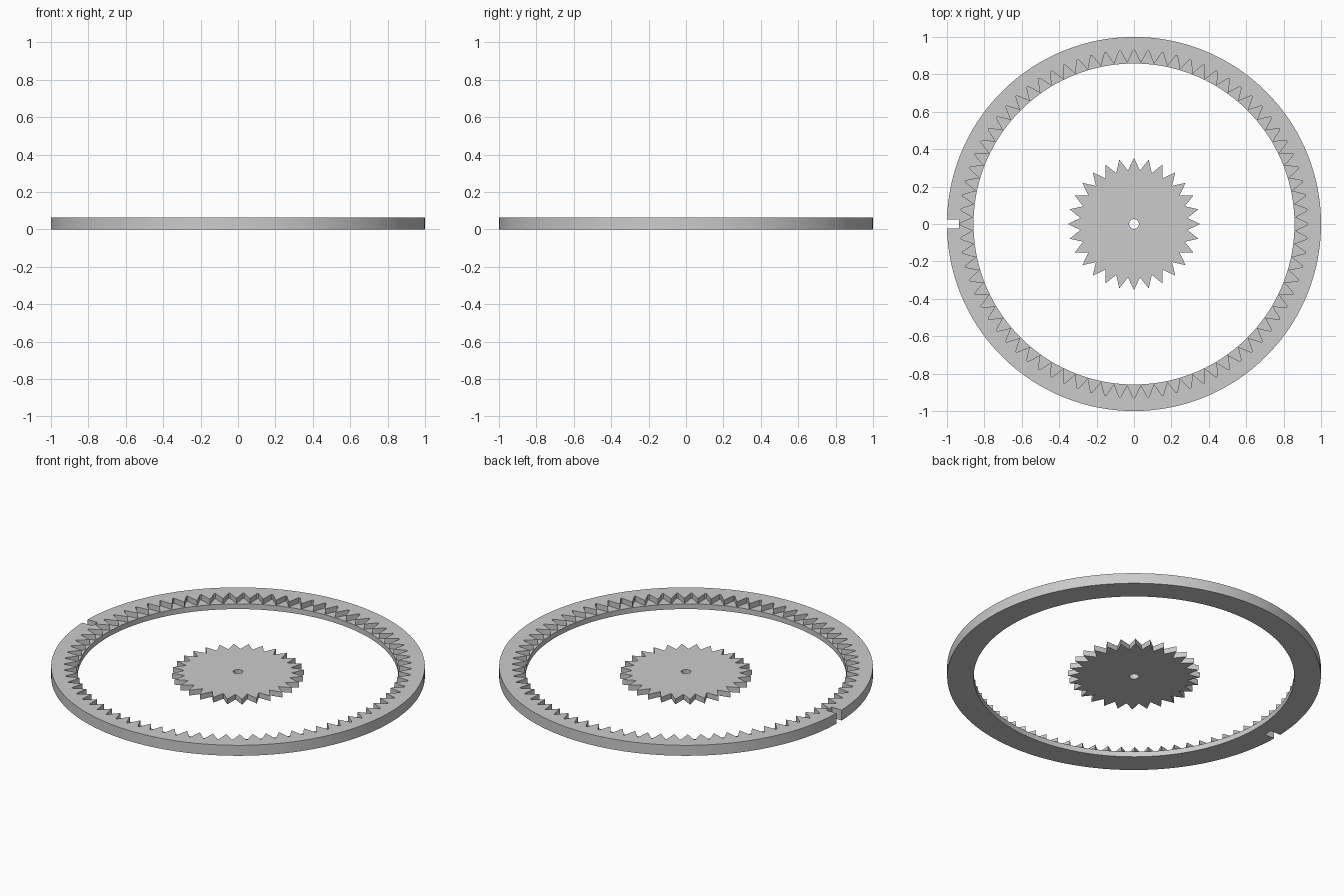
import bpy, bmesh, math
from mathutils import Vector

cube = bpy.data.objects.get("Cube")
if cube:
    bpy.data.objects.remove(cube)

HEIGHT = 0.062
HALF = HEIGHT / 2

grey = bpy.data.materials.new("light_grey")
grey.use_nodes = True
grey.diffuse_color = (0.6, 0.6, 0.6, 1)
grey.node_tree.nodes["Principled BSDF"].inputs["Base Color"].default_value = grey.diffuse_color


def polar(r, a):
    return (r * math.cos(a), r * math.sin(a))


def circle(r, count):
    return [polar(r, math.tau * i / count) for i in range(count)]


def toothed(tip, valley, count, flat=0.0):
    """Closed zigzag starting on a tip; flat is the tip's share of the pitch."""
    pitch = math.tau / count
    points = []
    for i in range(count):
        a = i * pitch
        offsets = (-flat, flat) if flat else (0,)
        points += [polar(tip, a + s * pitch / 2) for s in offsets]
        points.append(polar(valley, a + pitch / 2))
    return points


def loop(bm, points, z):
    return [bm.verts.new((x, y, z)) for x, y in points]


def pairs(verts):
    return list(zip(verts, verts[1:] + verts[:1]))


def wall(bm, lower, upper):
    for (a, b), (c, d) in zip(pairs(lower), pairs(upper)):
        bm.faces.new((a, b, d, c))


def cap(bm, outer, inner, normal):
    edges = [bm.edges.get(p) or bm.edges.new(p) for p in pairs(outer) + pairs(inner)]
    bmesh.ops.triangle_fill(bm, edges=edges, use_beauty=True, normal=Vector((0, 0, normal)))


def finish(bm, name):
    bmesh.ops.recalc_face_normals(bm, faces=bm.faces[:])
    mesh = bpy.data.meshes.new(name)
    bm.to_mesh(mesh)
    bm.free()
    mesh.materials.append(grey)
    obj = bpy.data.objects.new(name, mesh)
    bpy.context.collection.objects.link(obj)
    bpy.ops.object.select_all(action='DESELECT')
    obj.select_set(True)
    bpy.context.view_layer.objects.active = obj
    bpy.ops.object.shade_smooth_by_angle(angle=math.radians(25))


# Outer ring: notched rim, inward teeth on the upper half, plain lip below
notch = 0.025
start = -math.pi + math.asin(notch)
steps = 160
rim = [polar(1, start - 2 * start * i / steps) for i in range(steps + 1)]
rim += [(-0.935, notch), (-0.935, -notch)]
teeth = toothed(0.929, 0.861, 76, 0.1)
lip = circle(0.858, 152)

bm = bmesh.new()
rim_low, rim_top = loop(bm, rim, 0), loop(bm, rim, HEIGHT)
lip_low, lip_top = loop(bm, lip, 0), loop(bm, lip, HALF)
teeth_low, teeth_top = loop(bm, teeth, HALF), loop(bm, teeth, HEIGHT)
wall(bm, rim_low, rim_top)
wall(bm, lip_low, lip_top)
wall(bm, teeth_low, teeth_top)
cap(bm, rim_low, lip_low, -1)
cap(bm, teeth_low, lip_top, 1)
cap(bm, rim_top, teeth_top, 1)
finish(bm, "outer_ring")

# Inner gear: pointed teeth and a small centre hole
bm = bmesh.new()
gear, hole = toothed(0.353, 0.288, 28), circle(0.026, 24)
gear_low, gear_top = loop(bm, gear, 0), loop(bm, gear, HALF)
hole_low, hole_top = loop(bm, hole, 0), loop(bm, hole, HALF)
wall(bm, gear_low, gear_top)
wall(bm, hole_low, hole_top)
cap(bm, gear_low, hole_low, -1)
cap(bm, gear_top, hole_top, 1)
finish(bm, "inner_gear")
